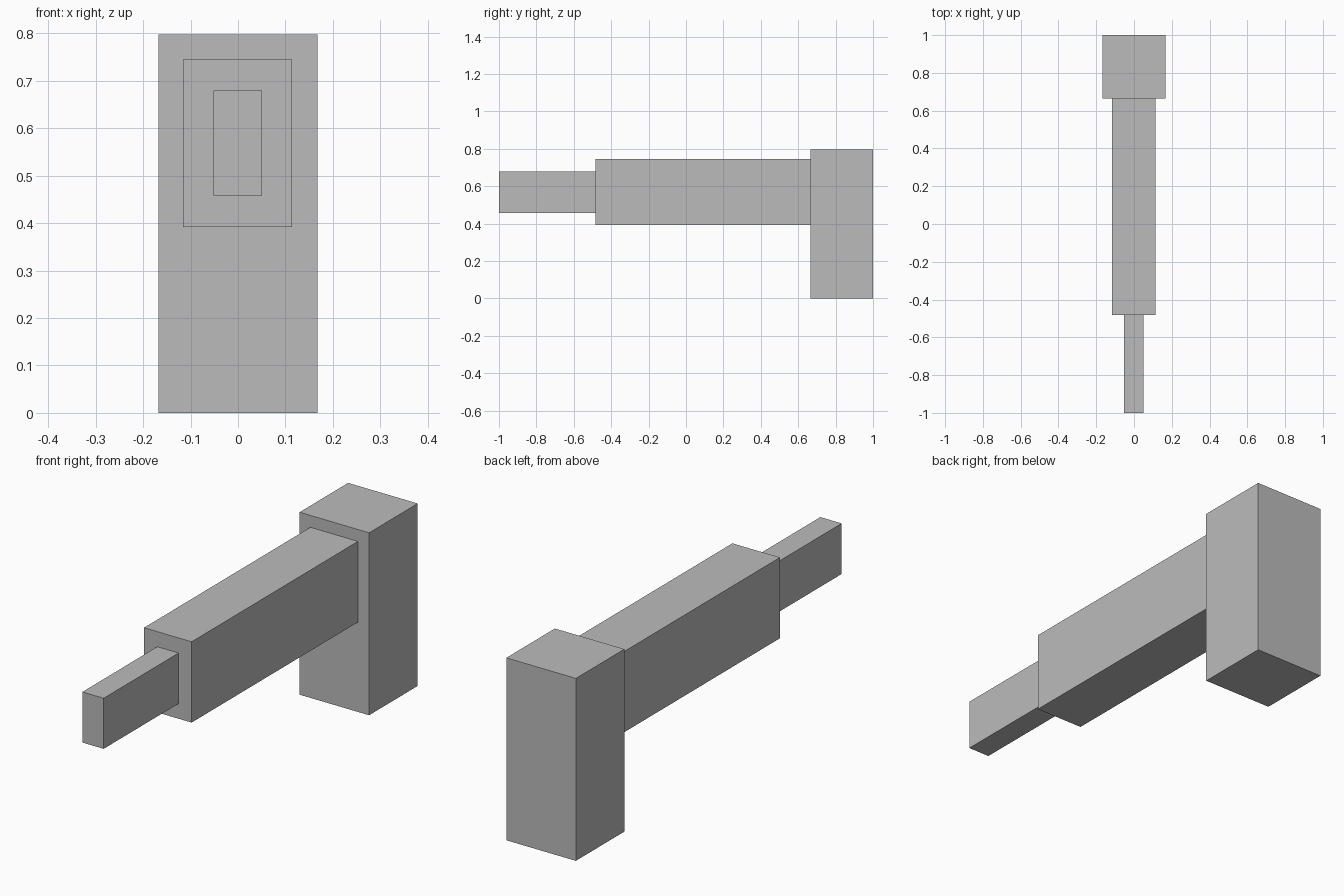
import bpy

cube = bpy.data.objects.get("Cube")
if cube:
    bpy.data.objects.remove(cube, do_unlink=True)

# One plain grey for the whole model
grey = bpy.data.materials.new("plain_grey")
grey.use_nodes = True
colour = (0.5, 0.5, 0.5, 1)
grey.diffuse_color = colour
grey.node_tree.nodes["Principled BSDF"].inputs["Base Color"].default_value = colour


def box(name, low, high):
    """Add a box spanning two opposite corners."""
    centre = [(a + b) / 2 for a, b in zip(low, high)]
    bpy.ops.mesh.primitive_cube_add(size=1, location=centre)
    part = bpy.context.object
    part.name = name
    part.scale = [b - a for a, b in zip(low, high)]
    bpy.ops.object.transform_apply(location=False, rotation=False, scale=True)
    part.data.materials.append(grey)
    return part


# Upright block at the back, stepped arm reaching forward
box("rear_block", (-0.168, 0.665, 0), (0.168, 1, 0.797))
box("main_arm", (-0.116, -0.483, 0.392), (0.114, 0.665, 0.745))
box("front_tip", (-0.052, -1, 0.458), (0.051, -0.483, 0.679))
